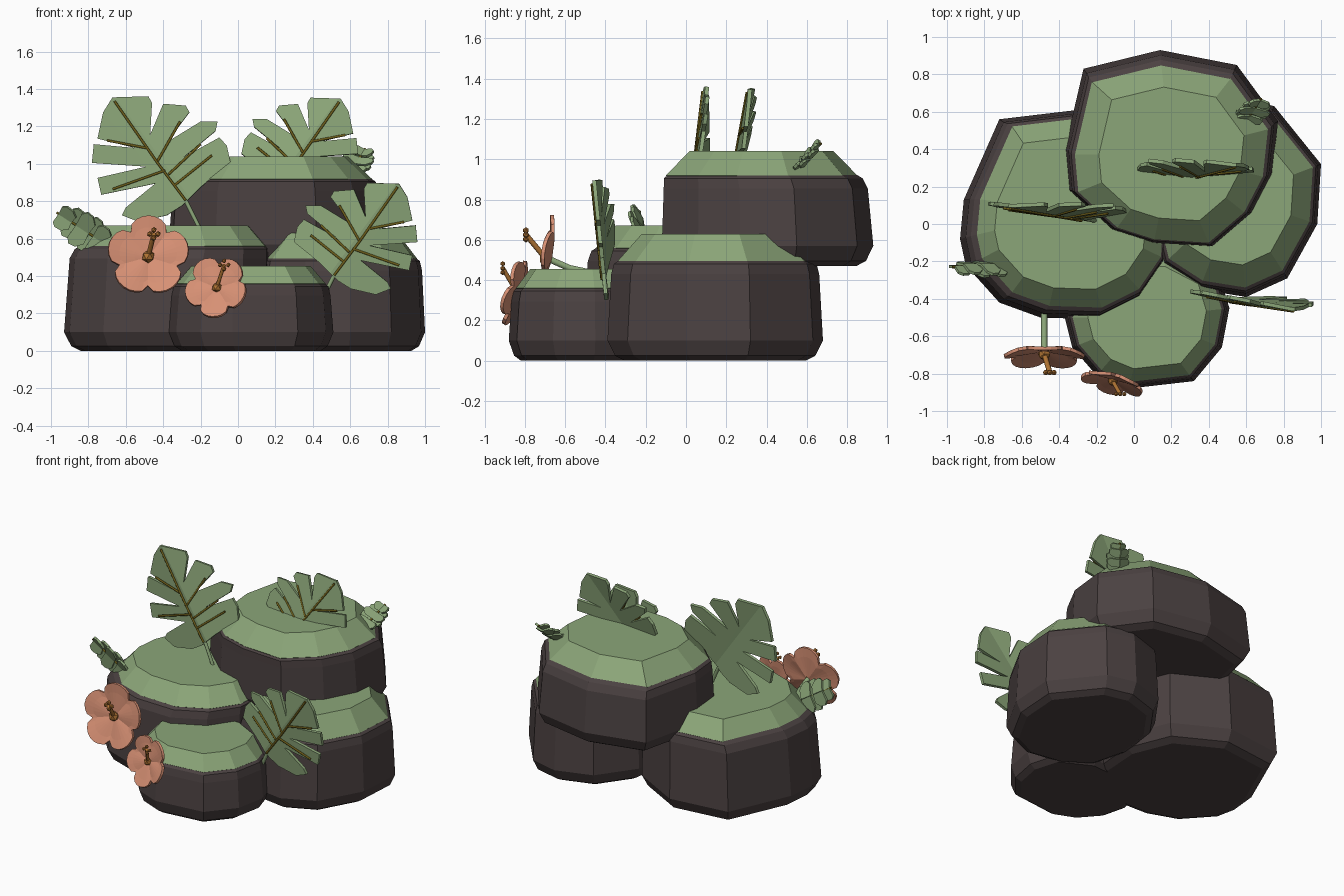
import bpy, bmesh, math
from mathutils import Vector, Matrix

cube = bpy.data.objects.get("Cube")
if cube:
    bpy.data.objects.remove(cube)


def material(name, rgb):
    m = bpy.data.materials.new(name)
    m.use_nodes = True
    m.diffuse_color = (*rgb, 1)
    m.node_tree.nodes["Principled BSDF"].inputs["Base Color"].default_value = (*rgb, 1)
    return m


ROCK = material("dark_rock", (0.07, 0.053, 0.053))
GREEN = material("moss_green", (0.26, 0.38, 0.19))
VEIN = material("olive_vein", (0.15, 0.11, 0.01))
PETAL = material("coral_petal", (0.68, 0.28, 0.175))
STAMEN = material("amber_stamen", (0.45, 0.18, 0.035))


def finish(name, bm, mat, thickness=0):
    """Turn a bmesh into an object, optionally thickened about its middle."""
    bmesh.ops.recalc_face_normals(bm, faces=bm.faces)
    mesh = bpy.data.meshes.new(name)
    bm.to_mesh(mesh)
    bm.free()
    mesh.materials.append(mat)
    ob = bpy.data.objects.new(name, mesh)
    bpy.context.collection.objects.link(ob)
    if thickness:
        mod = ob.modifiers.new("thickness", "SOLIDIFY")
        mod.thickness = thickness
        mod.offset = 0
    return ob


def loft(name, rings, mat):
    """Skin stacked rings of points and cap both ends."""
    bm = bmesh.new()
    loops = [[bm.verts.new(p) for p in ring] for ring in rings]
    n = len(loops[0])
    for low, high in zip(loops, loops[1:]):
        for i in range(n):
            j = (i + 1) % n
            bm.faces.new((low[i], low[j], high[j], high[i]))
    bm.faces.new(loops[0])
    bm.faces.new(loops[-1])
    return finish(name, bm, mat)


def tube(name, paths, radius, mat):
    """Thin round rods along one or more paths."""
    cu = bpy.data.curves.new(name, "CURVE")
    cu.dimensions = "3D"
    cu.bevel_depth = radius
    cu.bevel_resolution = 1
    cu.use_fill_caps = True
    for path in paths:
        sp = cu.splines.new("POLY")
        sp.points.add(len(path) - 1)
        for pt, co in zip(sp.points, path):
            pt.co = (*co, 1)
    cu.materials.append(mat)
    ob = bpy.data.objects.new(name, cu)
    bpy.context.collection.objects.link(ob)


# Boulders with mossy caps
def boulder(name, outline, base, rim, top, inner, shift=(0, 0)):
    pts = [Vector(p) for p in outline]
    xs, ys = [p.x for p in pts], [p.y for p in pts]
    mid = Vector((min(xs) + max(xs), min(ys) + max(ys))) / 2
    move = Vector(shift)

    def ring(scale, z, slide=0):
        return [(*(mid + (p - mid) * scale + move * slide), z) for p in pts]

    loft(name + "_rock", [ring(.84, base), ring(.93, base + .025), ring(1, base + .1),
                          ring(.965, rim - .07, .3), ring(.94, rim - .02, .7),
                          ring(.86, rim + .01, 1)], ROCK)
    loft(name + "_moss", [ring(.86, rim - .03, 1), ring(.905, rim - .005, 1),
                          ring(inner, top, 1)], GREEN)


boulder("left", [(-.72, .56), (-.91, .13), (-.93, -.08), (-.9, -.22), (-.72, -.42), (-.5, -.5),
                 (-.19, -.51), (.03, -.4), (.16, -.21), (.18, .1), (.05, .42), (-.3, .61)],
        0, .565, .67, .73, (.035, .01))
boulder("right", [(1, .32), (.98, 0), (.82, -.29), (.6, -.39), (.35, -.35), (.15, -.22),
                  (.08, .05), (.12, .35), (.3, .6), (.55, .68), (.75, .63)],
        0, .5, .63, .68)
boulder("front", [(-.37, -.5), (-.33, -.66), (-.2, -.81), (-.03, -.88), (.32, -.84), (.47, -.66),
                  (.51, -.45), (.45, -.25), (.2, -.12), (-.1, -.14), (-.32, -.3)],
        0, .365, .455, .72)
boulder("upper", [(.14, .93), (.55, .85), (.77, .55), (.74, .27), (.63, .06), (.42, -.12),
                  (.1, -.1), (-.12, -.03), (-.35, .18), (-.37, .4), (-.27, .83)],
        .47, .925, 1.04, .68, (0, -.03))

# Split leaves: one outline around its own centre, notched between the lobes
LEAF = [(-.34, .11), (-.31, .25), (-.26, .33), (-.07, .335), (-.05, .3), (-.06, .13),
        (.01, .295), (.13, .285), (.15, .25), (.03, .09), (.21, .2), (.3, .2), (.29, .15),
        (.12, .01), (.31, .115), (.35, .07), (.37, -.02), (.21, -.15), (.11, -.25), (.03, -.3),
        (-.12, -.335), (-.21, -.3), (-.19, -.26), (-.03, -.13), (-.32, -.19), (-.34, -.1),
        (-.08, -.04), (-.37, -.02), (-.36, .08), (-.14, .06)]
VEINS = [[(-.25, .31), (-.02, -.02), (.13, -.22)], [(-.08, .06), (-.29, .1)],
         [(-.02, -.01), (.1, .2)], [(.04, -.08), (.21, .08)], [(.07, -.14), (.27, .02)],
         [(.02, -.06), (-.26, -.16)]]


def split_leaf(name, centre, size, side, tilt, yaw):
    def place(u, v, lift=0):
        fold = abs(u * .8 + v * .59)
        depth = tilt * v + yaw * u + .12 * fold - lift
        return Vector(centre) + Vector((side * u, depth, v)) * size

    bm = bmesh.new()
    bm.faces.new([bm.verts.new((u, v, 0)) for u, v in LEAF])
    bmesh.ops.bisect_plane(bm, geom=bm.verts[:] + bm.edges[:] + bm.faces[:],
                           plane_co=(0, 0, 0), plane_no=(.8, .59, 0))
    bmesh.ops.triangulate(bm, faces=bm.faces[:])
    for v in bm.verts:
        v.co = place(v.co.x, v.co.y)
    finish(name, bm, GREEN, .02)
    tube(name + "_veins", [[place(u, v, .015) for u, v in path] for path in VEINS], .007, VEIN)
    tube(name + "_stem", [[place(.13, -.22), place(.2, -.36), place(.22, -.46)]], .012, GREEN)


split_leaf("left_leaf", (-.41, .055, 1.025), 1, 1, .09, -.05)
split_leaf("upper_leaf", (.33, .265, 1.07), .84, -1, .2, .02)
split_leaf("right_leaf", (.63, -.425, .6), .89, -1, -.03, .1)


# Small sprigs of paired leaflets
def sprig(name, base, tip, across, width):
    base, tip = Vector(base), Vector(tip)
    axis = tip - base
    side = Vector(across).normalized() * width
    lift = axis.cross(side).normalized()
    bm = bmesh.new()
    rows = 5
    for i in range(rows):
        t = .1 + .17 * i
        w = .65 + .35 * math.sin(math.pi * (i + 1) / rows)
        for s in (-1, 1):
            shape = [(t - .08, 0), (t - .1, .6), (t, .95), (t + .12, 1), (t + .19, .75), (t + .18, 0)]
            bm.faces.new([bm.verts.new(base + axis * a + side * b * w * s
                                       + lift * (.012 * (i % 2) - .02 * b)) for a, b in shape])
    finish(name, bm, GREEN, .015)
    tube(name + "_vein", [[base - axis * .3, tip]], .007, VEIN)


sprig("left_sprig", (-.7, -.23, .565), (-.97, -.23, .74), (.5, -.32, .8), .105)
sprig("upper_sprig", (.6, .55, .95), (.68, .67, 1.08), (1, -.15, -.25), .085)


# Cupped five-petal flowers with a long stamen
def flower(name, centre, size, lean, turn, phase, rod):
    frame = (Matrix.Translation(centre) @ Matrix.Rotation(turn, 4, "Z")
             @ Matrix.Rotation(math.radians(90 - lean), 4, "X") @ Matrix.Scale(size, 4))
    bm = bmesh.new()
    steps = 40
    hub = bm.verts.new(frame @ Vector((0, 0, 0)))
    rings = []
    for scale, height in ((.35, .015), (.72, .03), (1, .045)):
        ring = []
        for k in range(steps):
            a = math.tau * k / steps
            wave = abs(math.cos(2.5 * a))
            r = .22 * scale * (1 - .26 * scale * (1 - wave ** .5))
            z = height - .025 * scale * (1 - wave)
            ring.append(bm.verts.new(frame @ Vector((r * math.cos(a + phase), r * math.sin(a + phase), z))))
        rings.append(ring)
    for k in range(steps):
        j = (k + 1) % steps
        bm.faces.new((hub, rings[0][k], rings[0][j]))
        for low, high in zip(rings, rings[1:]):
            bm.faces.new((low[k], high[k], high[j], low[j]))
    finish(name + "_petals", bm, PETAL, .018)

    start = frame @ Vector((0, 0, .02))
    end = start + Vector(rod)
    tube(name + "_stamen", [[start, end]], .014 * size, STAMEN)
    bm = bmesh.new()
    knobs = [(start, .036)] + [(end + Vector((.022 * math.cos(a), 0, .022 * math.sin(a))), .016)
                               for a in (0, math.pi / 2, math.pi, math.pi * 1.5)]
    for co, r in knobs:
        bmesh.ops.create_icosphere(bm, subdivisions=1, radius=r * size, matrix=Matrix.Translation(co))
    finish(name + "_pollen", bm, STAMEN)


flower("large_flower", (-.48, -.675, .5), 1, 14, 0, .3, (.03, -.1, .12))
flower("small_flower", (-.11, -.825, .335), .78, 16, -.25, .9, (.04, -.07, .12))
tube("flower_stem", [[(-.48, -.67, .5), (-.48, -.58, .46), (-.48, -.44, .43)]], .018, GREEN)
